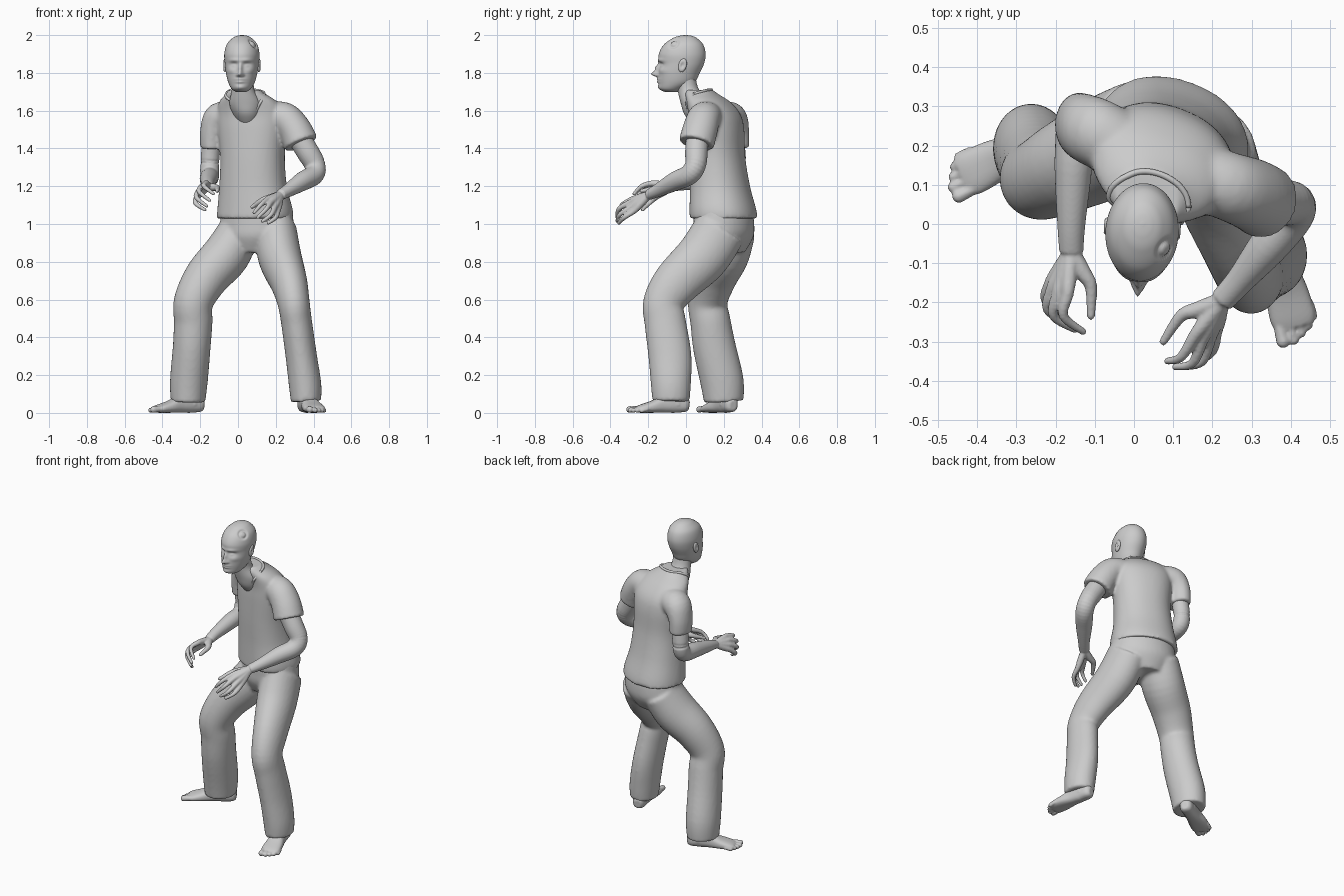
import bpy, bmesh, math
from mathutils import Vector, Matrix

V = Vector
X, Y, Z = V((1, 0, 0)), V((0, 1, 0)), V((0, 0, 1))


def spline(p0, p1, p2, p3, t):
    return [0.5 * (2 * b + (c - a) * t + (2 * a - 5 * b + 4 * c - d) * t * t
            + (3 * b - a - 3 * c + d) * t ** 3) for a, b, c, d in zip(p0, p1, p2, p3)]


def loft(bm, rings, ref, n=28, steps=5, p=2.0, flat=False):
    """Skin through rings (x, y, z, half size along ref, half size across)."""
    rings = [r if len(r) == 5 else (*r, r[3]) for r in rings]
    k = [rings[0]] + rings + [rings[-1]]
    pts = [spline(*k[i:i + 4], s / steps) for i in range(len(rings) - 1) for s in range(steps)]
    pts.append(list(rings[-1]))
    loops = []
    for i, q in enumerate(pts):
        a, b = pts[max(i - 1, 0)], pts[min(i + 1, len(pts) - 1)]
        t = Z if flat else (V(b[:3]) - V(a[:3])).normalized()
        u = (ref - t * ref.dot(t)).normalized()
        w = t.cross(u)
        loop = []
        for j in range(n):
            c, s = math.cos(math.tau * j / n), math.sin(math.tau * j / n)
            c = math.copysign(abs(c) ** (2 / p), c)
            s = math.copysign(abs(s) ** (2 / p), s)
            loop.append(bm.verts.new(V(q[:3]) + u * c * q[3] + w * s * q[4]))
        loops.append(loop)
    for a, b in zip(loops, loops[1:]):
        for j in range(n):
            bm.faces.new((a[j], a[(j + 1) % n], b[(j + 1) % n], b[j]))
    bm.faces.new(loops[0])
    bm.faces.new(loops[-1])


def ball(bm, co, r):
    bmesh.ops.create_uvsphere(bm, u_segments=12, v_segments=8, radius=r,
                              matrix=Matrix.Translation(co))


def finish(bm, name, voxel=0, smooth=0):
    """Make the object; fuse overlapping pieces when a voxel size is given."""
    bmesh.ops.recalc_face_normals(bm, faces=bm.faces)
    me = bpy.data.meshes.new(name)
    bm.to_mesh(me)
    bm.free()
    ob = bpy.data.objects.new(name, me)
    bpy.context.collection.objects.link(ob)
    if voxel:
        m = ob.modifiers.new("fuse", 'REMESH')
        m.mode, m.voxel_size = 'VOXEL', voxel
        m = ob.modifiers.new("soften", 'SMOOTH')
        m.factor, m.iterations = 0.5, smooth
        bpy.ops.object.select_all(action='DESELECT')
        ob.select_set(True)
        bpy.context.view_layer.objects.active = ob
        bpy.ops.object.convert(target='MESH')
    ob.data.shade_smooth()
    return ob


yaw = math.radians(-21)
side = V((math.cos(yaw), math.sin(yaw), 0))  # the body's sideways axis

# shirt: twisted torso with two sleeves
bm = bmesh.new()
loft(bm, [(.09, .2, 1.03, .203, .172), (.09, .195, 1.08, .2, .168), (.08, .18, 1.2, .18, .152),
          (.077, .165, 1.35, .172, .142), (.075, .16, 1.5, .185, .138), (.07, .15, 1.58, .185, .126),
          (.055, .12, 1.645, .16, .105), (.04, .08, 1.69, .105, .083), (.035, .07, 1.71, .085, .07)],
     side, n=48, p=2.2, flat=True)
loft(bm, [(-.03, .2, 1.56, .085), (-.1, .235, 1.56, .088, .082), (-.135, .25, 1.49, .085, .066),
          (-.14, .255, 1.4, .08, .06)], Y)
loft(bm, [(.17, .12, 1.56, .085), (.245, .095, 1.56, .088, .085), (.3, .075, 1.5, .093, .088),
          (.335, .055, 1.425, .095, .092)], Y)
shirt = finish(bm, "shirt", .01, 5)

# collar band laid on the shirt
bpy.context.view_layer.update()
band = []
for i in range(25):
    c, s = math.cos(math.tau * i / 24), math.sin(math.tau * i / 24)
    guess = V((.03 + .09 * c, .05 + .085 * s, 1.665 + .05 * s - .06 * max(0, -s) ** 2))
    band.append((*shirt.closest_point_on_mesh(guess)[1], .008))
bm = bmesh.new()
loft(bm, band, Z, n=10, steps=3)
finish(bm, "collar")

# trousers: pelvis and two bent legs
bm = bmesh.new()
loft(bm, [(.1, .195, 1.08, .19, .15), (.1, .2, 1.0, .2, .155), (.095, .2, .93, .195, .15),
          (.085, .2, .85, .12, .11)], side, n=40, flat=True)
loft(bm, [(.2, .18, .97, .11, .14), (.22, .09, .83, .115, .14), (.27, -.05, .69, .097, .125),
          (.295, -.12, .58, .085, .108), (.31, -.11, .48, .082, .11), (.335, -.085, .3, .083, .114),
          (.355, -.08, .15, .086, .106), (.36, -.08, .06, .08, .098)], X)
loft(bm, [(.01, .24, .97, .11, .13), (-.06, .2, .84, .125, .135), (-.165, .15, .72, .118, .12),
          (-.235, .115, .59, .105, .105), (-.237, .13, .48, .102, .107), (-.245, .15, .35, .1, .113),
          (-.26, .19, .17, .1, .115), (-.265, .2, .06, .092, .105)], X)
finish(bm, "trousers", .01, 5)


# arms with hands; each finger runs wrist, knuckle, middle joint, tip
def arm(name, path, fingers, thumb):
    bm = bmesh.new()
    loft(bm, path, Z, n=24)
    w = path[-1][:3]
    for k, m, t in fingers:
        loft(bm, [(*w, .02), (*V(w).lerp(V(k), .6), .02), (*k, .016), (*m, .0125), (*t, .0095)], Z, n=12)
        ball(bm, t, .0095)
    loft(bm, [(*w, .022), (*V(w).lerp(V(thumb[0]), .6), .021), (*thumb[0], .016), (*thumb[1], .0105)],
         Z, n=12)
    ball(bm, thumb[1], .0105)
    finish(bm, name, .005, 3)


arm("right_arm",
    [(-.13, .25, 1.5, .05), (-.145, .265, 1.38, .05), (-.15, .265, 1.3, .05), (-.15, .235, 1.255, .05),
     (-.155, .14, 1.24, .048), (-.16, 0, 1.215, .036), (-.16, -.07, 1.2, .027, .031)],
    [((-.17, -.18, 1.215), (-.18, -.235, 1.2), (-.13, -.275, 1.16)),
     ((-.195, -.18, 1.195), (-.205, -.235, 1.17), (-.15, -.27, 1.125)),
     ((-.21, -.17, 1.17), (-.22, -.22, 1.14), (-.165, -.255, 1.095)),
     ((-.215, -.155, 1.145), (-.225, -.195, 1.11), (-.175, -.23, 1.075))],
    ((-.11, -.16, 1.19), (-.11, -.235, 1.175)))
arm("left_arm",
    [(.32, .06, 1.46, .06), (.37, .055, 1.38, .06), (.408, .05, 1.31, .056), (.4, .015, 1.26, .054),
     (.34, -.06, 1.225, .05), (.27, -.145, 1.18, .036), (.225, -.195, 1.155, .028, .032)],
    [((.155, -.285, 1.13), (.12, -.34, 1.1), (.085, -.35, 1.06)),
     ((.175, -.295, 1.115), (.15, -.355, 1.08), (.105, -.365, 1.035)),
     ((.195, -.29, 1.09), (.175, -.35, 1.05), (.13, -.365, 1.015)),
     ((.21, -.275, 1.07), (.2, -.325, 1.035), (.16, -.355, 1.005))],
    ((.12, -.235, 1.12), (.075, -.3, 1.09)))


# bare feet, laid out from the heel along a direction
def foot(name, heel, fwd, inner):
    at = lambda d, i, z: tuple(V(heel) + fwd * d + inner * i + Z * z)
    bm = bmesh.new()
    loft(bm, [(*at(d, 0, z), w, h) for d, z, w, h in (
        (0, .04, .02, .025), (.02, .043, .037, .04), (.08, .055, .042, .055), (.14, .045, .045, .045),
        (.2, .032, .055, .032), (.26, .022, .058, .022), (.285, .018, .05, .016))], inner, p=2.5)
    loft(bm, [(*at(.07, 0, z), .043) for z in (.04, .1, .18)], inner)
    for i, d, r in ((.038, .315, .018), (.011, .318, .014), (-.012, .305, .013),
                    (-.033, .29, .013), (-.051, .27, .012)):
        loft(bm, [(*at(.22, i * .8, .024), r), (*at(d - .03, i, .02), r * .9), (*at(d, i, r), r)],
             inner, n=12)
        ball(bm, at(d, i, r), r)
    finish(bm, name, .005, 3)


foot("left_foot", (.345, .015, 0), V((.23, -.97, 0)), V((-.97, -.23, 0)))
foot("right_foot", (-.185, .25, 0), V((-.888, -.46, 0)), V((.46, -.888, 0)))

# neck and the upper chest showing in the neckline
bm = bmesh.new()
loft(bm, [(.025, -.005, 1.78, .058, .055), (.027, .012, 1.71, .06, .057), (.04, .05, 1.64, .085, .078),
          (.048, .08, 1.58, .075, .088), (.055, .11, 1.52, .05, .07)], X, n=40, flat=True)
finish(bm, "neck")

# head: smooth skull, then soft bumps for the face (x, z, amount, width, height)
bm = bmesh.new()
skull = [(0, -.075, 1.698, .025, .035), (0, -.075, 1.715, .05, .062), (0, -.05, 1.75, .07, .096),
         (0, -.037, 1.8, .083, .11), (0, -.023, 1.85, .09, .119), (0, -.02, 1.9, .093, .124),
         (0, -.013, 1.95, .081, .104), (0, -.006, 1.983, .052, .065), (0, -.002, 1.996, .027, .033),
         (0, 0, 2, .004, .004)]
loft(bm, skull, X, n=96, steps=10, flat=True)
bumps = [(0, 1.794, .034, .012, .014), (0, 1.825, .02, .011, .024), (0, 1.766, .008, .025, .006),
         (0, 1.752, .008, .022, .006), (0, 1.722, .008, .028, .014)]
for s in (-1, 1):
    bumps += [(s * .035, 1.866, .008, .03, .011), (s * .034, 1.843, -.014, .02, .014),
              (s * .034, 1.839, .008, .013, .008), (s * .014, 1.789, .012, .008, .008),
              (s * .055, 1.812, .005, .02, .015)]
mark, core = V((.062, -.06, 1.955)), V((0, -.02, 1.87))
for v in bm.verts:
    x, y, z = v.co
    if y < -.05:
        v.co.y -= sum(a * math.exp(-((x - bx) / w) ** 2 - ((z - bz) / h) ** 2)
                      for bx, bz, a, w, h in bumps) * min(1, (-.05 - y) / .04)
    # oval groove on the scalp
    d = (V((x, y, z)) - mark).length
    v.co += (core - v.co).normalized() * .008 * math.exp(-((d - .024) / .007) ** 2)
# ears with a hollow
for s in (-1, 1):
    ear = bmesh.ops.create_uvsphere(bm, u_segments=24, v_segments=24, radius=1)["verts"]
    for v in ear:
        x, y, z = v.co
        dent = .9 * math.exp(-(y * y + z * z) / .2) if x * s > 0 else 0
        v.co = (s * .09 + .012 * (x - s * dent), -.012 + .022 * y - .006 * z * -1, 1.84 + .036 * z)
place = Matrix.Translation((.022, 0, 0)) @ Matrix.Rotation(math.radians(-4), 4, 'Z')
bmesh.ops.transform(bm, matrix=place, verts=bm.verts)
finish(bm, "head")
